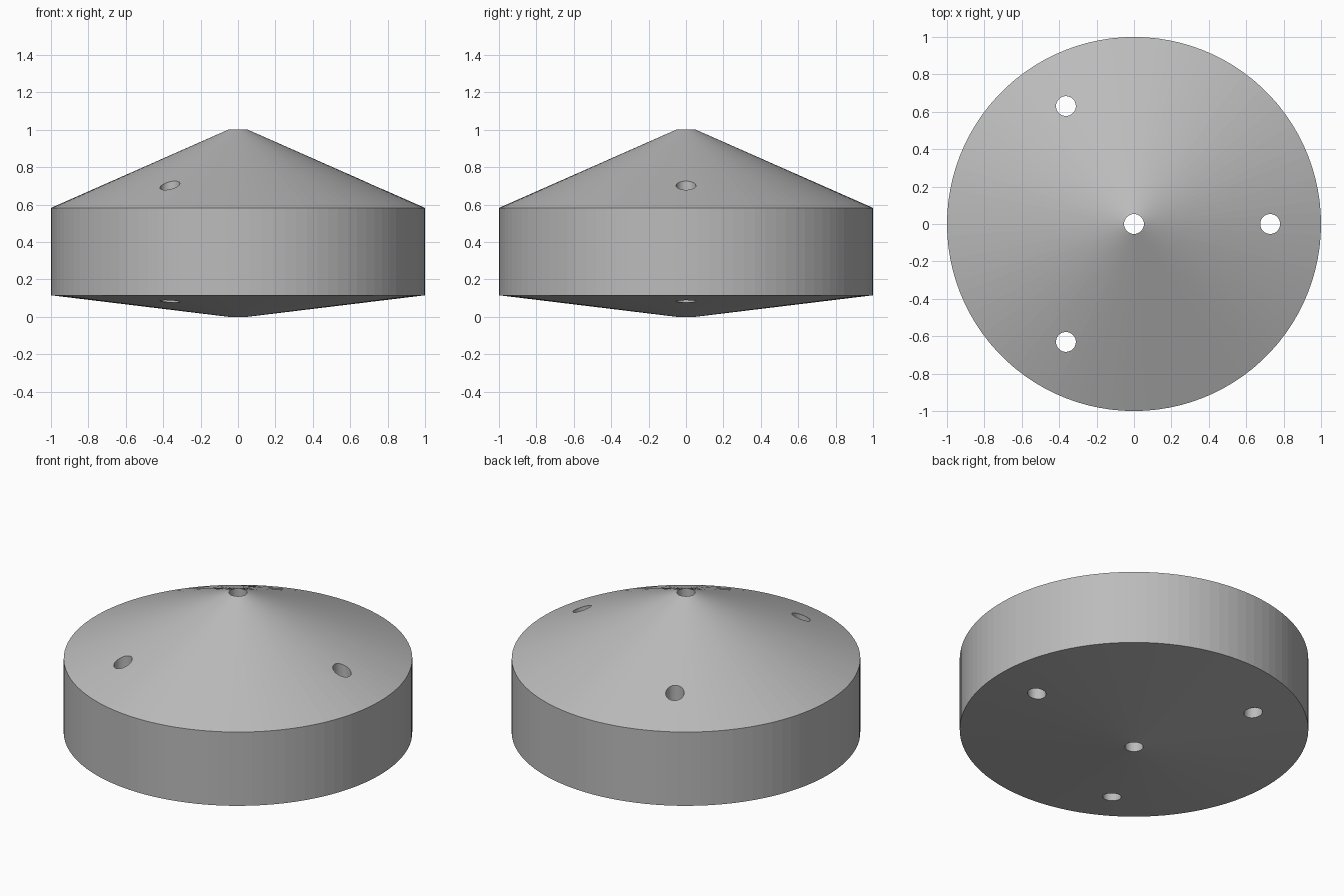
import bpy
import bmesh
from math import cos, sin, radians, tau

if "Cube" in bpy.data.objects:
    bpy.data.objects.remove(bpy.data.objects["Cube"])

SIDES = 100
HOLE_RADIUS = 0.053
HOLE_DISTANCE = 0.728

grey = bpy.data.materials.new("plain grey")
grey.use_nodes = True
grey.diffuse_color = (0.5, 0.5, 0.5, 1)
grey.node_tree.nodes["Principled BSDF"].inputs["Base Color"].default_value = grey.diffuse_color


def lathe(name, profile, sides):
    """Turn a closed (radius, height) profile about the z axis."""
    bm = bmesh.new()
    rings = [[bm.verts.new((r * cos(tau * i / sides), r * sin(tau * i / sides), z))
              for i in range(sides)] for r, z in profile]
    for ring, above in zip(rings, rings[1:] + rings[:1]):
        for i in range(sides):
            j = (i + 1) % sides
            bm.faces.new((ring[i], ring[j], above[j], above[i]))
    bmesh.ops.recalc_face_normals(bm, faces=bm.faces)
    mesh = bpy.data.meshes.new(name)
    bm.to_mesh(mesh)
    bm.free()
    mesh.materials.append(grey)
    obj = bpy.data.objects.new(name, mesh)
    bpy.context.collection.objects.link(obj)
    return obj


# Solid double-cone drum with a central bore
body = lathe("drum_body", [(HOLE_RADIUS, 0), (1, 0.115), (1, 0.582), (HOLE_RADIUS, 1)], SIDES)

# Three vertical through holes, evenly spaced
for angle in (0, 120, 240):
    a = radians(angle)
    bpy.ops.mesh.primitive_cylinder_add(
        vertices=48, radius=HOLE_RADIUS, depth=2,
        location=(HOLE_DISTANCE * cos(a), HOLE_DISTANCE * sin(a), 0.5))
    cutter = bpy.context.object
    cutter.name = "hole_cutter"
    cutter.hide_render = True
    cutter.data.materials.append(grey)
    bpy.context.view_layer.objects.active = body
    cut = body.modifiers.new("hole", "BOOLEAN")
    cut.operation = "DIFFERENCE"
    cut.solver = "EXACT"
    cut.object = cutter
    bpy.ops.object.modifier_apply(modifier=cut.name)
    bpy.data.objects.remove(cutter)
